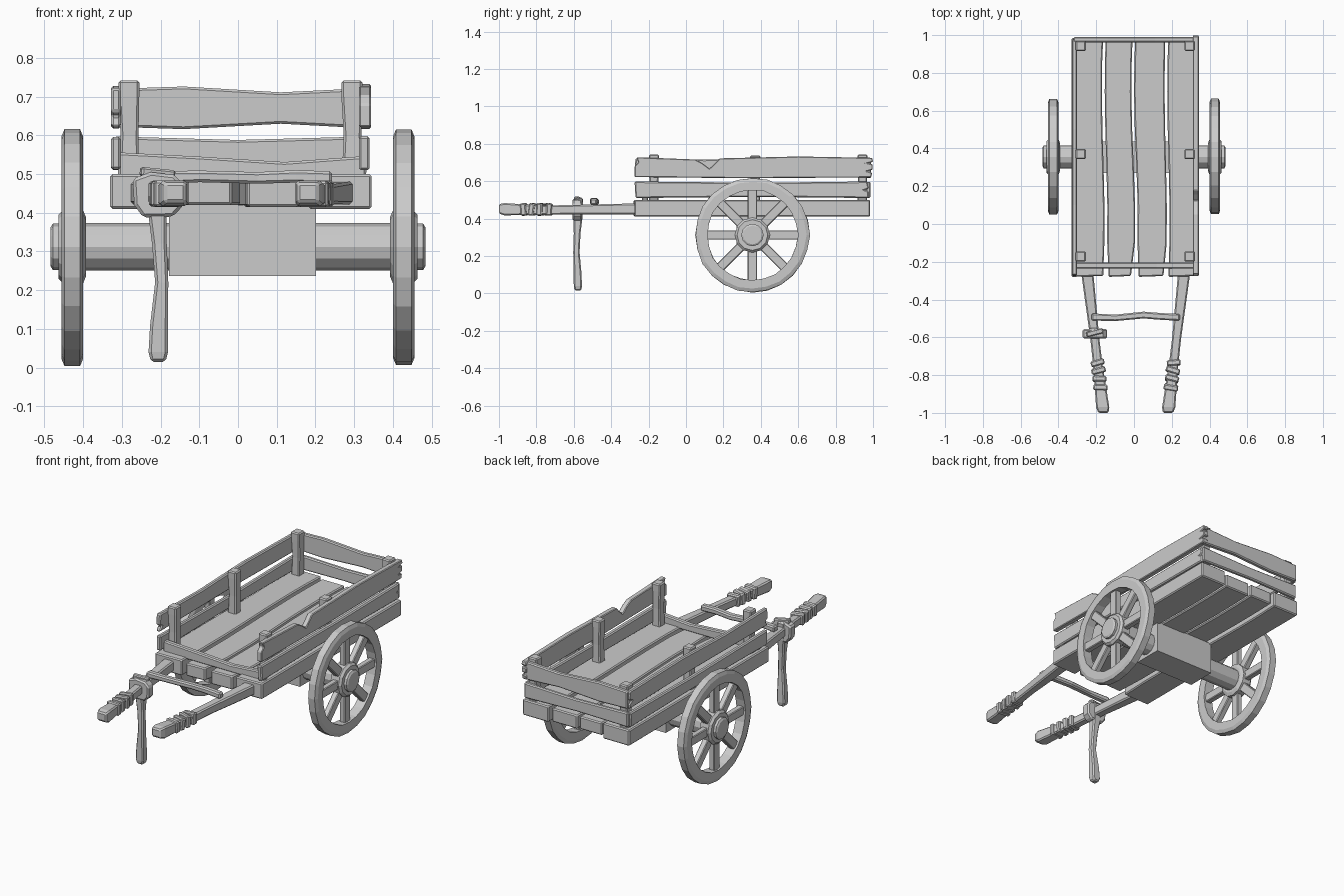
import bpy, bmesh, math, random
from mathutils import Vector, Matrix

if "Cube" in bpy.data.objects:
    bpy.data.objects.remove(bpy.data.objects["Cube"])
random.seed(4)


def finish(name, bm, bevel=0.0):
    bmesh.ops.recalc_face_normals(bm, faces=bm.faces)
    me = bpy.data.meshes.new(name)
    bm.to_mesh(me)
    bm.free()
    ob = bpy.data.objects.new(name, me)
    bpy.context.collection.objects.link(ob)
    if bevel:
        m = ob.modifiers.new("worn_edges", 'BEVEL')
        m.width, m.segments, m.limit_method = bevel, 1, 'ANGLE'
        m.angle_limit = math.radians(40)
    return ob


AXES = {'x': lambda p, q, d: (d, p, q),   # outline in y,z
        'y': lambda p, q, d: (p, d, q),   # outline in x,z
        'z': lambda p, q, d: (p, q, d)}   # outline in x,y


def board(name, outline, axis, d0, d1, bevel=0.006):
    """Extrude a 2D outline between d0 and d1 along an axis."""
    bm = bmesh.new()
    a, b = [[bm.verts.new(AXES[axis](p, q, d)) for p, q in outline] for d in (d0, d1)]
    bm.faces.new(a)
    bm.faces.new(b)
    n = len(a)
    for i in range(n):
        j = (i + 1) % n
        bm.faces.new((a[i], a[j], b[j], b[i]))
    return finish(name, bm, bevel)


def loft(name, sections, axis, bevel=0.007):
    """Rectangular sections (d, p, q, half_p, half_q) joined along an axis."""
    bm = bmesh.new()
    rings = [[bm.verts.new(AXES[axis](p + sp * hp, q + sq * hq, d))
              for sp, sq in ((-1, -1), (1, -1), (1, 1), (-1, 1))]
             for d, p, q, hp, hq in sections]
    bm.faces.new(rings[0])
    bm.faces.new(rings[-1])
    for a, b in zip(rings, rings[1:]):
        for i in range(4):
            j = (i + 1) % 4
            bm.faces.new((a[i], a[j], b[j], b[i]))
    return finish(name, bm, bevel)


WY, WZ = 0.355, 0.312   # axle centre


def lathe(name, profile, segs, ring=False, jitter=0.0):
    """Turn an (x, radius) profile around the axle."""
    bm = bmesh.new()
    loops = []
    for k in range(segs):
        t = 2 * math.pi * k / segs
        dr = random.uniform(-jitter, jitter)
        loops.append([bm.verts.new((x, WY + (r + dr) * math.sin(t), WZ + (r + dr) * math.cos(t)))
                      for x, r in profile])
    n = len(profile)
    for k in range(segs):
        a, b = loops[k], loops[(k + 1) % segs]
        for i in range(n if ring else n - 1):
            j = (i + 1) % n
            bm.faces.new((a[i], a[j], b[j], b[i]))
    if not ring:
        bm.faces.new([l[0] for l in loops])
        bm.faces.new([l[-1] for l in loops])
    return finish(name, bm)


# Floor planks with wavy edges and uneven ends
planks = [(-.33, -.163, .41, .50, 0, .007), (-.148, -.004, .42, .492, .007, .01),
          (.010, .168, .415, .492, .01, .006), (.182, .345, .41, .50, .006, 0)]
for i, (x0, x1, z0, z1, w0, w1) in enumerate(planks):
    ys = [-.265, -.1, .1, .3, .5, .7, .85, .975]
    wave = lambda y, w: w * math.sin(4.5 * y + 1.5)
    outer = i in (0, 3)
    left = [(x0 + wave(y, w0), y) for y in ys]
    right = [(x1 + wave(y, w1), y) for y in ys]
    if not outer:
        left[0] = (x0 + .014, -.28)
        right[0] = (x1 - .012, -.275)
    else:
        left[-1], right[-1] = (x0, .985), (x1, .985)
        left[0], right[0] = (x0, -.28), (x1, -.275)
    board("floor_plank", left + right[::-1], 'z', z0, z1)

# Corner and middle posts
for x in (-.282, .294):
    for y, top in ((-.172, .742), (.37, .738), (.943, .742)):
        loft("side_post", [(.49, x, y, .026, .026), (.6, x + .002, y, .023, .024),
                           (.7, x, y, .027, .027), (top, x, y, .027, .027)], 'z', .006)

# Side boards, the right upper one notched and splintered at the back
board("left_lower_board", [(-.27, .512), (.3, .518), (.965, .51), (.97, .592), (.4, .586), (-.27, .596)],
      'x', -.328, -.302)
board("left_upper_board", [(-.275, .622), (-.255, .65), (-.275, .662), (-.27, .722), (.1, .715), (.5, .727),
                           (.975, .718), (.98, .672), (.955, .66), (.98, .645), (.975, .618), (.4, .626)],
      'x', -.328, -.302)
board("right_lower_board", [(-.27, .51), (.4, .516), (.975, .51), (.978, .545), (.958, .553), (.978, .56),
                            (.97, .598), (.4, .592), (-.275, .598)], 'x', .312, .34)
board("right_upper_board", [(-.275, .622), (.3, .616), (.99, .62), (.995, .645), (.968, .653), (.998, .662),
                            (.998, .69), (.972, .696), (1.0, .703), (.995, .725), (.6, .732), (.18, .722),
                            (.155, .695), (.125, .668), (.085, .698), (.05, .716), (-.265, .728), (-.255, .7),
                            (-.275, .68)], 'x', .312, .343, .004)

# Back and front boards
board("back_lower_board", [(-.32, .515), (0, .52), (.335, .51), (.335, .597), (0, .588), (-.32, .597)],
      'y', .962, .986)
board("back_upper_board", [(-.32, .622), (-.14, .616), (.11, .63), (.335, .618), (.335, .722), (.11, .711),
                           (-.14, .726), (-.32, .72)], 'y', .962, .99)
board("front_low_board", [(-.31, .49), (.33, .49), (.335, .547), (.12, .531), (-.1, .545), (-.31, .556)],
      'y', -.235, -.203)

# Axle and its block
board("axle_block", [(-.178, .237), (.202, .237), (.202, .42), (-.178, .42)], 'y', .27, .437, 0)
lathe("axle", [(-.43, .061), (.43, .061)], 12)

# Wheels
for s in (-1, 1):
    lathe("wheel_rim", [(s * x, r) for x, r in ((.400, .242), (.400, .287), (.408, .306), (.448, .306),
                                                 (.456, .287), (.456, .242))], 24, True, .003)
    lathe("wheel_hub", [(s * x, r) for x, r in ((.392, .075), (.400, .094), (.452, .094), (.464, .082),
                                                 (.464, .060), (.478, .060), (.484, .050))], 12)
    bm = bmesh.new()
    for k in range(8):
        mat = (Matrix.Translation((s * .428, WY, WZ)) @ Matrix.Rotation(k * math.pi / 4, 4, 'X')
               @ Matrix.Translation((0, 0, .16)) @ Matrix.Diagonal((.034, .05, .19, 1)))
        bmesh.ops.create_cube(bm, size=1, matrix=mat)
    finish("wheel_spokes", bm, .004)

# Pulling shafts, with grips bound in tilted wraps
for s, off in ((-1, 0), (1, .018)):
    cx = lambda y: s * (.245 - .115 * (-.28 - y)) + off
    loft("shaft", [(y, cx(y), z, w, h) for y, z, w, h in
                   ((-.22, .452, .033, .030), (-.4, .450, .029, .028), (-.6, .448, .024, .025),
                    (-.74, .445, .025, .025), (-.88, .448, .031, .029), (-.97, .450, .035, .033),
                    (-1.0, .452, .027, .025))], 'y')
    for k, y in enumerate((-.735, -.775, -.82, -.865)):
        wr = loft("grip_wrap", [(-.015, 0, 0, .036 + .003 * (k % 2), .034), (.015, 0, 0, .037, .032)], 'y', .006)
        wr.location = (cx(y), y, .449)
        wr.rotation_euler = (random.uniform(-.15, .15), 0, s * -.11 + random.uniform(-.2, .2))

# Crossbar between the shafts
loft("crossbar", [(-.225, -.492, .49, .019, .017), (-.1, -.497, .494, .017, .015), (.05, -.482, .49, .018, .015),
                  (.15, -.49, .494, .018, .016), (.243, -.494, .49, .018, .017)], 'x')

# Prop leg and the binding that ties it to the left shaft
loft("prop_leg", [(.015, -.206, -.578, .019, .018), (.04, -.206, -.578, .025, .022), (.11, -.204, -.58, .023, .021),
                  (.22, -.197, -.586, .017, .017), (.32, -.203, -.582, .019, .018), (.40, -.208, -.578, .024, .024),
                  (.5, -.212, -.575, .024, .024)], 'z')
board("leg_binding", [(-.268, .42), (-.245, .388), (-.168, .390), (-.145, .415), (-.142, .475), (-.165, .498),
                      (-.225, .505), (-.272, .488)], 'y', -.607, -.555, .008)
knot = loft("binding_knot", [(-.045, 0, 0, .014, .012), (.045, 0, 0, .014, .012)], 'x', .005)
knot.location = (-.208, -.575, .502)
knot.rotation_euler = (0, .1, .25)
